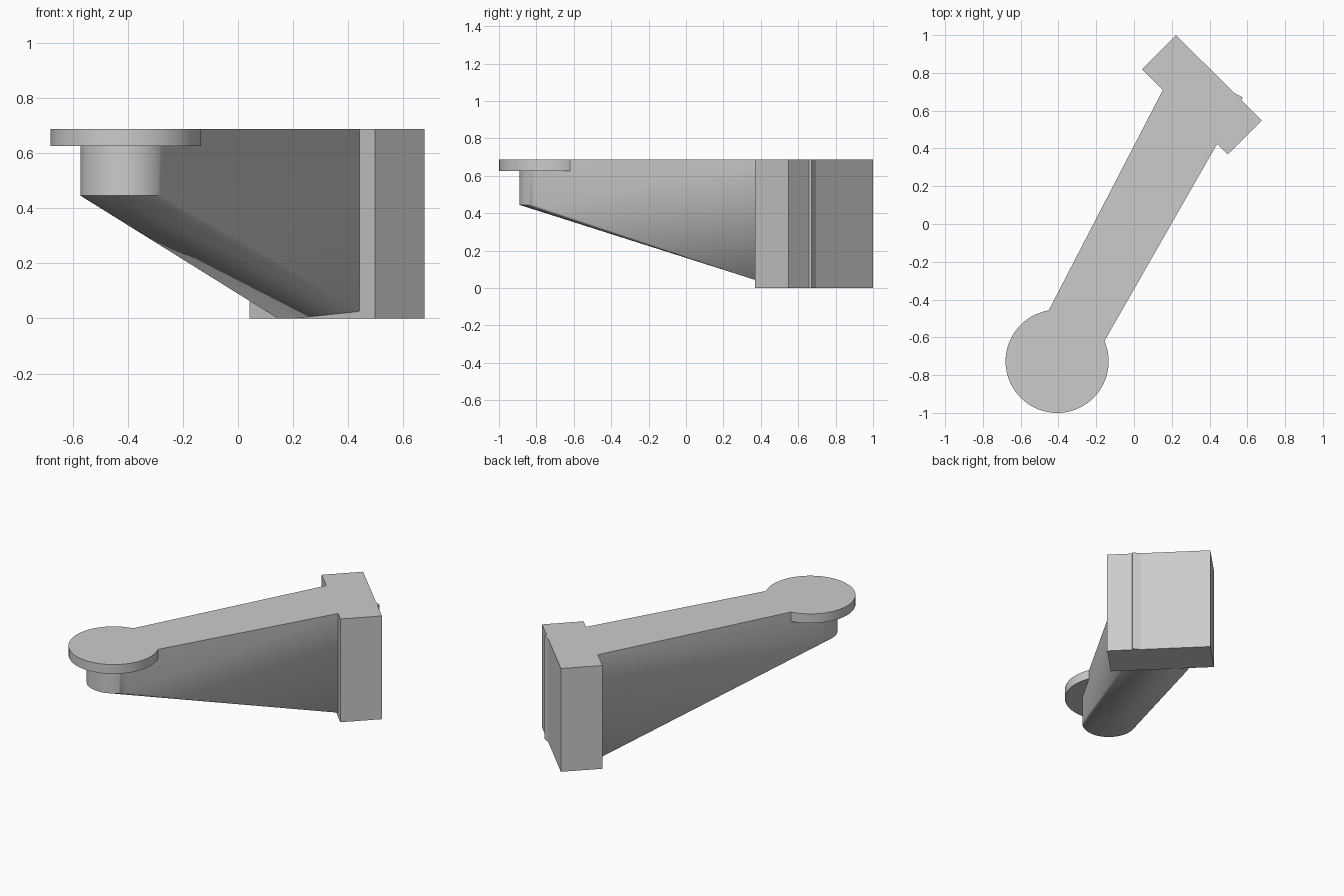
import bpy, bmesh, math
from mathutils import Vector

cube = bpy.data.objects.get("Cube")
if cube:
    bpy.data.objects.remove(cube, do_unlink=True)

TOP = 0.688
PAD = Vector((-0.407, -0.727))          # centre of the round pad

grey = bpy.data.materials.new("plain_grey")
grey.use_nodes = True
grey.diffuse_color = (0.6, 0.6, 0.6, 1)
grey.node_tree.nodes["Principled BSDF"].inputs["Base Color"].default_value = grey.diffuse_color


def ring(centre, radius, count=72):
    return [centre + radius * Vector((math.cos(a), math.sin(a)))
            for a in (2 * math.pi * i / count for i in range(count))]


def rectangle(corner, along, across):
    return [corner, corner + along, corner + along + across, corner + across]


def hull_part(name, *outlines):
    """Convex solid around outlines, each given as (points, bottom, top)."""
    bm = bmesh.new()
    for points, bottom, top in outlines:
        for p in points:
            for z in (bottom, top):
                bm.verts.new((p.x, p.y, z))
    result = bmesh.ops.convex_hull(bm, input=bm.verts)
    inside = {v for v in result["geom_interior"] + result["geom_unused"]
              if isinstance(v, bmesh.types.BMVert)}
    bmesh.ops.delete(bm, geom=list(inside), context="VERTS")
    bmesh.ops.dissolve_limit(bm, angle_limit=math.radians(0.3),
                             verts=bm.verts, edges=bm.edges)
    bmesh.ops.recalc_face_normals(bm, faces=bm.faces)
    mesh = bpy.data.meshes.new(name)
    bm.to_mesh(mesh)
    bm.free()
    mesh.materials.append(grey)
    obj = bpy.data.objects.new(name, mesh)
    bpy.context.collection.objects.link(obj)
    bpy.ops.object.select_all(action="DESELECT")
    obj.select_set(True)
    bpy.context.view_layer.objects.active = obj
    bpy.ops.object.shade_smooth_by_angle(angle=math.radians(30))
    return obj


# Mounting block, turned 45 degrees
block = rectangle(Vector((0.222, 1.0)), Vector((0.455, -0.452)), Vector((-0.18, -0.18)))
hull_part("mounting_block", (block, 0, TOP))

# Round pad at the end of the arm
hull_part("round_pad", (ring(PAD, 0.273), 0.626, TOP))

# Tapered arm: from a round post to a rectangular root whose corner pokes out of the block
axis = Vector((0.475, 0.88))
side = Vector((-0.88, 0.475))
root = rectangle(Vector((0.575, 0.67)), side * 0.39, axis * -0.185)
hull_part("tapered_arm", (ring(PAD, 0.164), 0.445, TOP), (root, 0, TOP))
